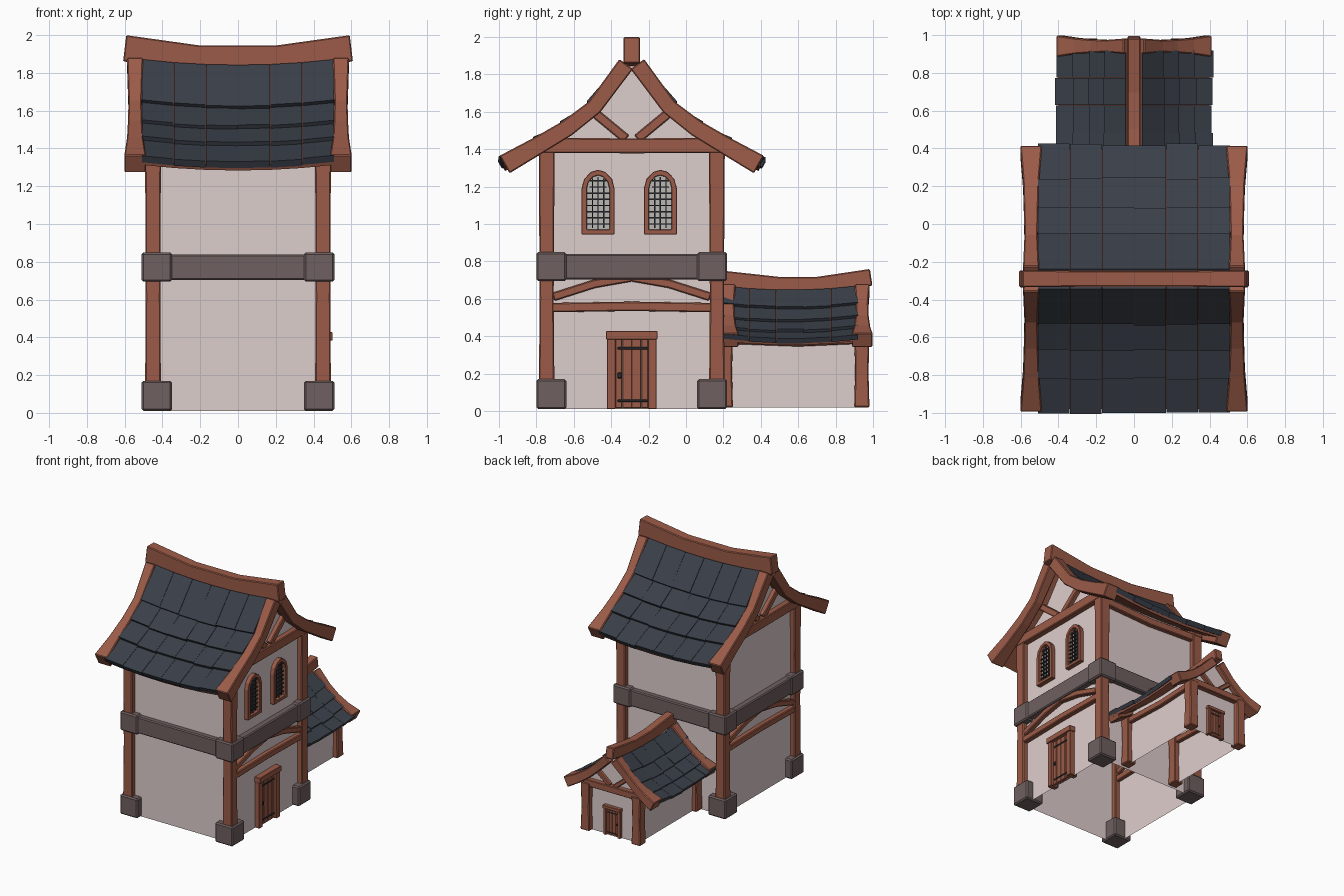
import bpy, bmesh, random
from mathutils import Vector as V

if "Cube" in bpy.data.objects:
    bpy.data.objects.remove(bpy.data.objects["Cube"])
random.seed(4)

def material(name, r, g, b):
    m = bpy.data.materials.new(name)
    m.diffuse_color = (r, g, b, 1)
    m.use_nodes = True
    m.node_tree.nodes["Principled BSDF"].inputs["Base Color"].default_value = m.diffuse_color
    return m

WOOD = material("wood", .33, .105, .065)
SLATE = material("slate", .042, .05, .066)
STONE = material("stone", .16, .115, .115)
PLASTER = material("plaster", .73, .62, .61)
IRON = material("iron", .03, .03, .035)
PANE = material("pane", .5, .48, .46)

# Local frame of each building: a = along ridge, d = across ridge, z = up
main = lambda a, d, z: (a, d - .29, z)
annex = lambda a, d, z: (d, .6 + a, z)

def mesh(f, name, verts, faces, mat, bevel=0, closed=True):
    me = bpy.data.meshes.new(name)
    me.from_pydata([f(*v) for v in verts], [], faces)
    bm = bmesh.new()
    bm.from_mesh(me)
    bmesh.ops.recalc_face_normals(bm, faces=bm.faces)
    bm.to_mesh(me)
    bm.free()
    me.materials.append(mat)
    ob = bpy.data.objects.new(name, me)
    bpy.context.collection.objects.link(ob)
    if bevel:
        m = ob.modifiers.new("bevel", 'BEVEL')
        m.width, m.segments = bevel, 1
    return ob

HEX = [(0, 1, 2, 3), (4, 5, 6, 7), (0, 1, 5, 4), (1, 2, 6, 5), (2, 3, 7, 6), (3, 0, 4, 7)]

def box(f, name, c, s, mat, bevel=.005):
    quad = [(-1, -1), (1, -1), (1, 1), (-1, 1)]
    vs = [(c[0] + i * s[0] / 2, c[1] + j * s[1] / 2, c[2] + k * s[2] / 2) for k in (-1, 1) for i, j in quad]
    return mesh(f, name, vs, HEX, mat, bevel)

def sweep(f, name, pts, w, h, side, mat=WOOD):
    """Timber of rectangular section along a path; w is measured along side."""
    pts, side, n = [V(p) for p in pts], V(side), len(pts)
    w = w if isinstance(w, list) else [w] * n
    h = h if isinstance(h, list) else [h] * n
    vs, fs = [], []
    for i, p in enumerate(pts):
        t = (pts[min(i + 1, n - 1)] - pts[max(i - 1, 0)]).normalized()
        nn = side.cross(t).normalized()
        for x, y in ((-1, -1), (1, -1), (1, 1), (-1, 1)):
            vs.append(p + side * x * w[i] / 2 + nn * y * h[i] / 2)
    for i in range(n - 1):
        for k in range(4):
            k2 = (k + 1) % 4
            fs.append((4*i + k, 4*i + k2, 4*i + 4 + k2, 4*i + 4 + k))
    fs += [(0, 1, 2, 3), tuple(range(4*n - 4, 4*n))]
    return mesh(f, name, vs, fs, mat, .006)

A, D = (1, 0, 0), (0, 1, 0)

def roof(f, tag, prof, a0, a1, cols, sag, thick, barges, bw, bh):
    mid, half, n = (a0 + a1) / 2, (a1 - a0) / 2, len(prof)

    def surf(i, a, off, s, slide=0):
        p, q = V(prof[max(i - 1, 0)]), V(prof[min(i + 1, n - 1)])
        t = (q - p).normalized()
        d, z = V(prof[i]) + V((-t.y, t.x)) * off + t * slide
        return (a, s * d, z - sag * (1 - ((a - mid) / half) ** 2))

    for s in (-1, 1):
        # wooden deck under the slates
        cs = [a0 + (a1 - a0) * j / cols for j in range(cols + 1)]
        vs = [surf(i, a, .25 * thick, s) for i in range(n) for a in cs]
        m = cols + 1
        fs = [(i*m + j, i*m + j + 1, i*m + m + j + 1, i*m + m + j) for i in range(n - 1) for j in range(cols)]
        deck = mesh(f, tag + "_roof_deck", vs, fs, WOOD)
        md = deck.modifiers.new("thick", 'SOLIDIFY')
        md.thickness, md.offset = thick, 0
        # overlapping slates
        vs, fs = [], []
        for i in range(n - 1):
            for j in range(cols):
                l = random.uniform(0, .006)
                e = random.uniform(0, .012)
                x0, x1 = cs[j] + .001, cs[j + 1] - .001
                b = len(vs)
                for lo, hi in ((.5, 1.3), (1.3, 2.2)):
                    o = (lo * thick, hi * thick + l)
                    vs += [surf(i, x0, o[0], s), surf(i, x1, o[0], s),
                           surf(i + 1, x1, o[1] - (0 if lo > 1 else thick * .9), s, e),
                           surf(i + 1, x0, o[1] - (0 if lo > 1 else thick * .9), s, e)]
                fs += [tuple(b + k for k in q) for q in HEX]
        mesh(f, tag + "_slates", vs, fs, SLATE)
        # curved barge boards
        for a in barges:
            sweep(f, tag + "_barge_board", [(a, s * d, z) for d, z in prof], bw, bh, A)

def walls(f, name, a0, a1, hw, z0, gable, open_start):
    """Open-bottomed shell with gable ends following the roof."""
    right = [(hw, z0)] + gable
    ring = [(-d, z) for d, z in right] + [(d, z) for d, z in right[::-1] if d > 0]
    n = len(ring)
    vs = [(a, d, z) for a in (a0, a1) for d, z in ring]
    fs = [tuple(range(n, 2 * n)), (0, 1, n + 1, n), (n - 2, n - 1, 2*n - 1, 2*n - 2)]
    if not open_start:
        fs.append(tuple(range(n)))
    mesh(f, name, vs, fs, PLASTER)

def door(f, tag, a, z0, k):
    """Door with frame, lintel, straps and ring plate; k scales it."""
    part = lambda nm, d, z, t, w, h, m: box(f, tag + nm, (a, d * k, z0 + z * k), (t * k, w * k, h * k), m, .003)
    for s in (-1, 1):
        part("_door_frame", s * .11, .19, .07, .045, .38, WOOD)
        part("_door_plank", s * .069, .19, .035, .034, .37, WOOD)
        part("_door_plank", s * .0245, .19, .035, .05, .37, WOOD)
    part("_door_lintel", 0, .395, .09, .275, .045, WOOD)
    for z in (.045, .325):
        part("_door_strap", .005, z, .045, .16, .014, IRON)
    part("_door_handle", -.065, .18, .05, .022, .03, IRON)

def window(f, a, d0, z0):
    """Arched frame with iron lattice."""
    def outline(w, lo, top):
        r = [(w, lo), (w, .245), (w * .85, .245 + (top - .245) * .5), (w * .45, .245 + (top - .245) * .88), (0, top)]
        return r + [(-x, z) for x, z in r[-2::-1]]
    o, i = outline(.088, 0, .345), outline(.06, .025, .315)
    n = len(o)
    vs = [(x, d0 + d, z0 + z) for x in (a - .03, a + .03) for lp in (o, i) for d, z in lp]
    fs = []
    for k in range(n):
        j = (k + 1) % n
        for p, q in ((0, n), (2*n, 3*n), (0, 2*n), (n, 3*n)):
            fs.append((p + k, p + j, q + j, q + k))
    mesh(f, "window_frame", vs, fs, WOOD, .003)
    mesh(f, "window_pane", [(a, d0 + d, z0 + z) for d, z in i], [tuple(range(n))], PANE)
    for k in (-1, 0, 1):
        box(f, "window_bar", (a + .008, d0 + k * .03, z0 + .165), (.012, .007, .28 if k == 0 else .265), IRON, 0)
    for k in range(8):
        z = .055 + k * .033
        box(f, "window_bar", (a + .008, d0, z0 + z), (.012, .12 if z < .25 else .09, .007), IRON, 0)

# ---- Main house ----
walls(main, "house_walls", -.45, .45, .455, .01,
      [(.455, 1.42), (.345, 1.49), (.2, 1.60), (.03, 1.83), (0, 1.86)], False)
roof(main, "house", [(.03, 1.855), (.2, 1.625), (.345, 1.512), (.5, 1.42), (.68, 1.318)],
     -.51, .51, 6, .03, .022, (-.545, .545), [.085, .07, .075, .085, .115], [.09, .085, .09, .095, .108])
sweep(main, "house_ridge_beam", [(-.6, 0, 1.93), (-.2, 0, 1.882), (.2, 0, 1.882), (.6, 0, 1.93)],
      [.09, .082, .082, .09], [.14, .125, .125, .14], D)
for sa in (-1, 1):
    for sd in (-1, 1):
        sweep(main, "house_post", [(sa * .45, sd * .455, z) for z in (.02, .6, 1.0, 1.4)],
              [.085, .078, .08, .085], [.085, .075, .08, .085], A)
        box(main, "foot_stone", (sa * .43, sd * .43, .09), (.16, .16, .16), STONE, .01)
        box(main, "belt_corner_stone", (sa * .43, sd * .43, .772), (.16, .16, .155), STONE, .01)
        # gable and lower braces
        sweep(main, "gable_brace", [(sa * .455, sd * .03, 1.455), (sa * .455, sd * .23, 1.62)], .06, .05, A)
        sweep(main, "lower_brace", [(sa * .455, sd * .42, .61), (sa * .455, sd * .2, .68), (sa * .455, 0, .715)],
              .06, .045, A)
    box(main, "belt_side", (sa * .44, 0, .772), (.12, .72, .135), STONE, .008)
    box(main, "belt_front_back", (0, sa * .44, .772), (.72, .12, .135), STONE, .008)
    sweep(main, "tie_beam", [(sa * .455, -.5, 1.42), (sa * .455, 0, 1.418), (sa * .455, .5, 1.42)], .08, .08, A)
    sweep(main, "lower_rail", [(sa * .455, -.43, .553), (sa * .455, 0, .56), (sa * .455, .43, .553)], .065, .05, A)
    sweep(main, "wall_plate", [(-.45, sa * .46, 1.37), (0, sa * .46, 1.35), (.45, sa * .46, 1.37)], .06, .06, D)
door(main, "house", .455, .01, 1)
for d in (-.18, .153):
    window(main, .455, d, .945)

# ---- Annex behind ----
walls(annex, "annex_walls", -.435, .335, .23, .02,
      [(.23, .455), (.13, .53), (.03, .65), (0, .68)], True)
roof(annex, "annex", [(.03, .655), (.13, .555), (.21, .485), (.3, .425), (.393, .378)],
     -.41, .32, 5, .022, .016, (-.375, .342), [.08, .065, .07, .085, .113], [.07, .065, .068, .075, .085])
sweep(annex, "annex_ridge_beam", [(-.43, 0, .708), (-.1, 0, .672), (.1, 0, .672), (.39, 0, .715)], .068, .09, D)
for sd in (-1, 1):
    for a in (-.39, .34):
        sweep(annex, "annex_post", [(a, sd * .23, z) for z in (.02, .2, .41)], [.082, .072, .08], [.08, .07, .08], A)
    sweep(annex, "annex_wall_plate", [(-.4, sd * .23, .385), (0, sd * .23, .37), (.34, sd * .23, .385)], .06, .05, D)
    sweep(annex, "annex_gable_brace", [(.34, sd * .02, .43), (.34, sd * .13, .52)], .045, .035, A)
box(annex, "annex_tie_beam", (.34, 0, .41), (.07, .5, .055), WOOD)
door(annex, "annex", .34, .02, .58)
